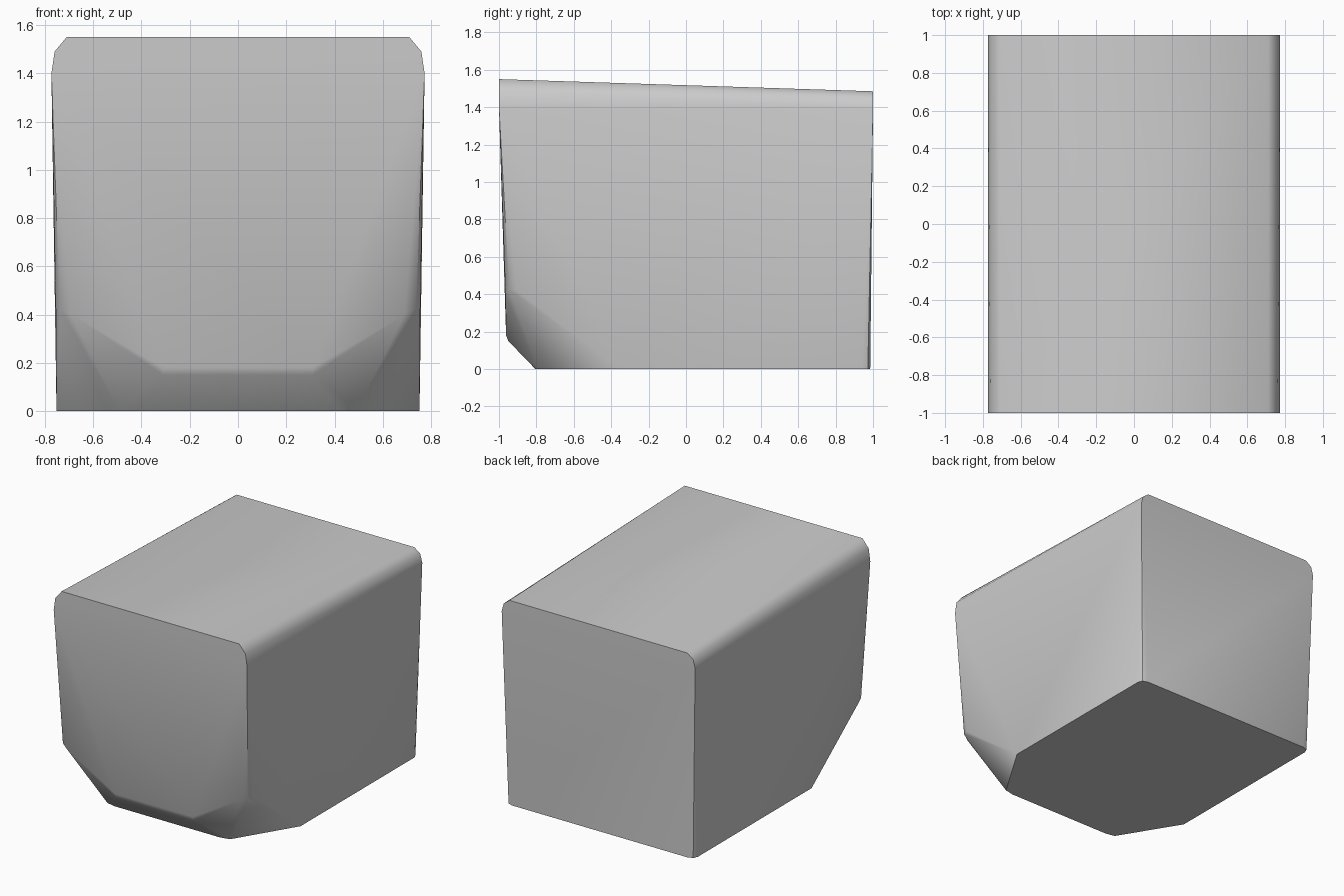
import bpy
import bmesh
import math

cube = bpy.data.objects.get("Cube")
if cube:
    bpy.data.objects.remove(cube, do_unlink=True)

grey = bpy.data.materials.new("plain grey")
grey.use_nodes = True
colour = (0.6, 0.6, 0.6, 1)
grey.diffuse_color = colour
grey.node_tree.nodes["Principled BSDF"].inputs["Base Color"].default_value = colour

# Key corners of the left half; the right half is mirrored
top_front = [(0.71, -1, 1.55), (0.76, -1, 1.49), (0.773, -1, 1.40)]
top_back = [(0.71, 1, 1.485), (0.757, 1, 1.45), (0.773, 1, 1.39)]
back_foot = [(0.752, 0.94, 0), (0.738, 0.972, 0), (0.70, 0.985, 0)]
cheek = [(0.755, -0.90, 0.42), (0.738, -0.945, 0.425), (0.69, -0.965, 0.40)]
chin = [(0.31, -0.962, 0.18), (0.31, -0.95, 0.15), (0.40, -0.945, 0.20)]
front_foot = [(0.752, -0.36, 0), (0.49, -0.79, 0), (0.42, -0.805, 0)]
half = top_front + top_back + back_foot + cheek + chin + front_foot

# Closed convex shell around the corners
bm = bmesh.new()
for x, y, z in half:
    for side in (1, -1):
        bm.verts.new((side * x, y, z))
hull = bmesh.ops.convex_hull(bm, input=bm.verts)
loose = [v for v in bm.verts if not v.link_faces]
bmesh.ops.delete(bm, geom=loose, context='VERTS')
bmesh.ops.dissolve_limit(bm, angle_limit=math.radians(0.5),
                         verts=bm.verts, edges=bm.edges)
bmesh.ops.recalc_face_normals(bm, faces=bm.faces)
mesh = bpy.data.meshes.new("rounded_block")
bm.to_mesh(mesh)
bm.free()
mesh.materials.append(grey)

block = bpy.data.objects.new("rounded_block", mesh)
bpy.context.collection.objects.link(block)

# Soft rounded edges, crisp main edges
bpy.ops.object.select_all(action='DESELECT')
block.select_set(True)
bpy.context.view_layer.objects.active = block
bpy.ops.object.shade_smooth_by_angle(angle=math.radians(40))
